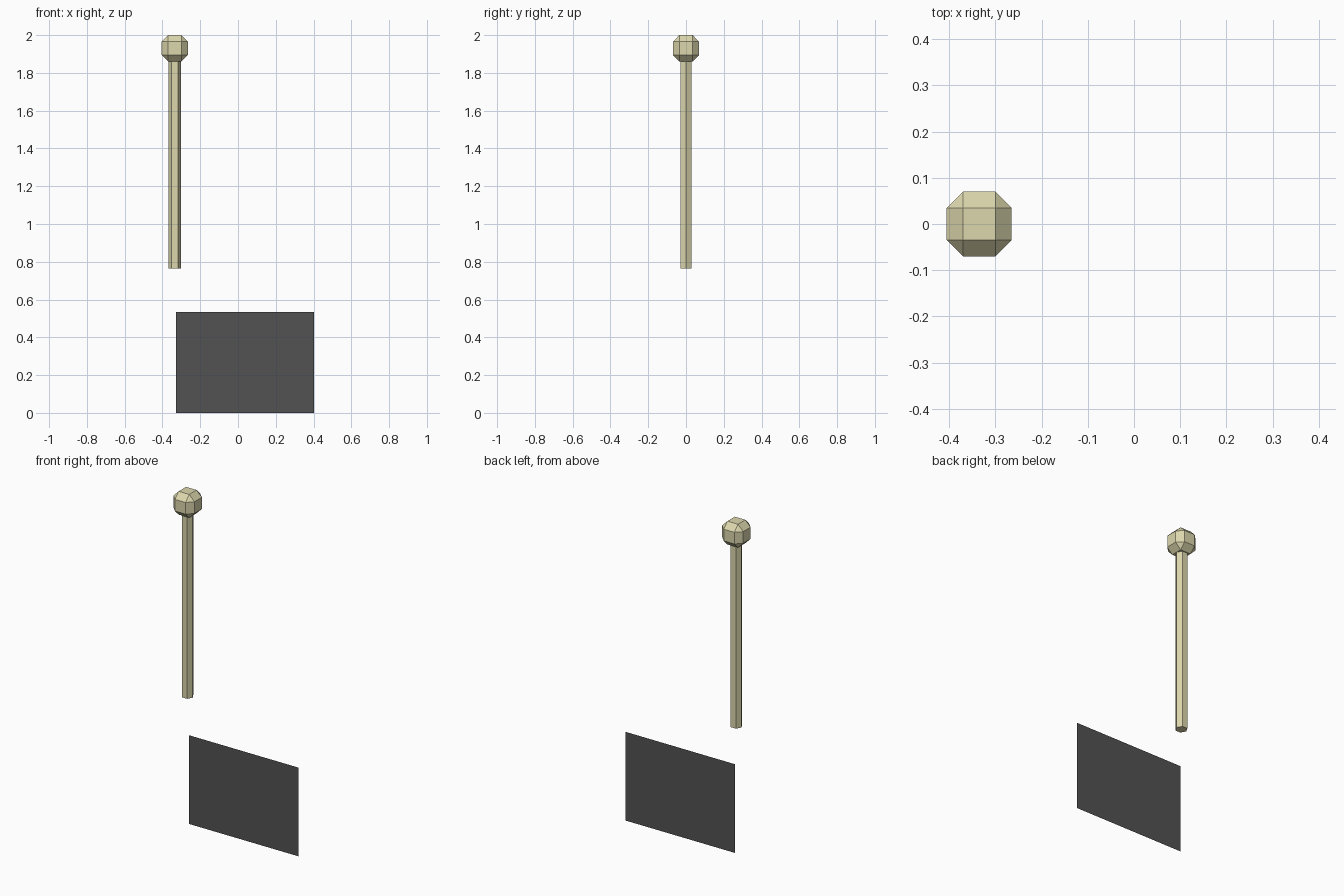
import bpy, bmesh
from mathutils import Matrix, Vector

cube = bpy.data.objects.get("Cube")
if cube:
    bpy.data.objects.remove(cube, do_unlink=True)


def material(name, rgb):
    m = bpy.data.materials.new(name)
    m.use_nodes = True
    m.diffuse_color = (*rgb, 1)
    m.node_tree.nodes["Principled BSDF"].inputs["Base Color"].default_value = (*rgb, 1)
    return m


def add_object(name, bm, mat, location):
    mesh = bpy.data.meshes.new(name)
    bm.to_mesh(mesh)
    bm.free()
    mesh.materials.append(mat)
    ob = bpy.data.objects.new(name, mesh)
    ob.location = location
    bpy.context.collection.objects.link(ob)
    return ob


cream = material("pale cream", (0.72, 0.68, 0.42))
charcoal = material("charcoal cloth", (0.085, 0.085, 0.085))

POLE_X = -0.335
POLE_BOTTOM, POLE_TOP = 0.765, 1.88

# Six-sided pole with corners pointing along x
bm = bmesh.new()
bmesh.ops.create_cone(bm, cap_ends=True, segments=6, radius1=0.034, radius2=0.034,
                      depth=POLE_TOP - POLE_BOTTOM)
corner = max(bm.verts, key=lambda v: abs(v.co.x))
if abs(corner.co.y) > 0.01:
    bmesh.ops.rotate(bm, verts=bm.verts, matrix=Matrix.Rotation(0.5235988, 3, "Z"))
add_object("pole", bm, cream, (POLE_X, 0, (POLE_BOTTOM + POLE_TOP) / 2))

# Faceted finial: a cube with wide chamfers
bm = bmesh.new()
bmesh.ops.create_cube(bm, size=0.14)
bmesh.ops.bevel(bm, geom=bm.edges[:], offset=0.035, offset_type="OFFSET",
                segments=1, profile=0.5, affect="EDGES")
add_object("pole_finial", bm, cream, (POLE_X, 0, 1.93))

# Flat hanging cloth, divided into columns
bm = bmesh.new()
bmesh.ops.create_grid(bm, x_segments=8, y_segments=1, size=0.5)
for v in bm.verts:
    v.co = Vector((v.co.x * 0.73, 0, v.co.y * 0.533))
bmesh.ops.recalc_face_normals(bm, faces=bm.faces)
bm.normal_update()
if bm.faces[:][0].normal.y > 0:
    bmesh.ops.reverse_faces(bm, faces=bm.faces)
flag = add_object("flag", bm, charcoal, (0.038, 0, 0.2665))
for p in flag.data.polygons:
    p.use_smooth = True
